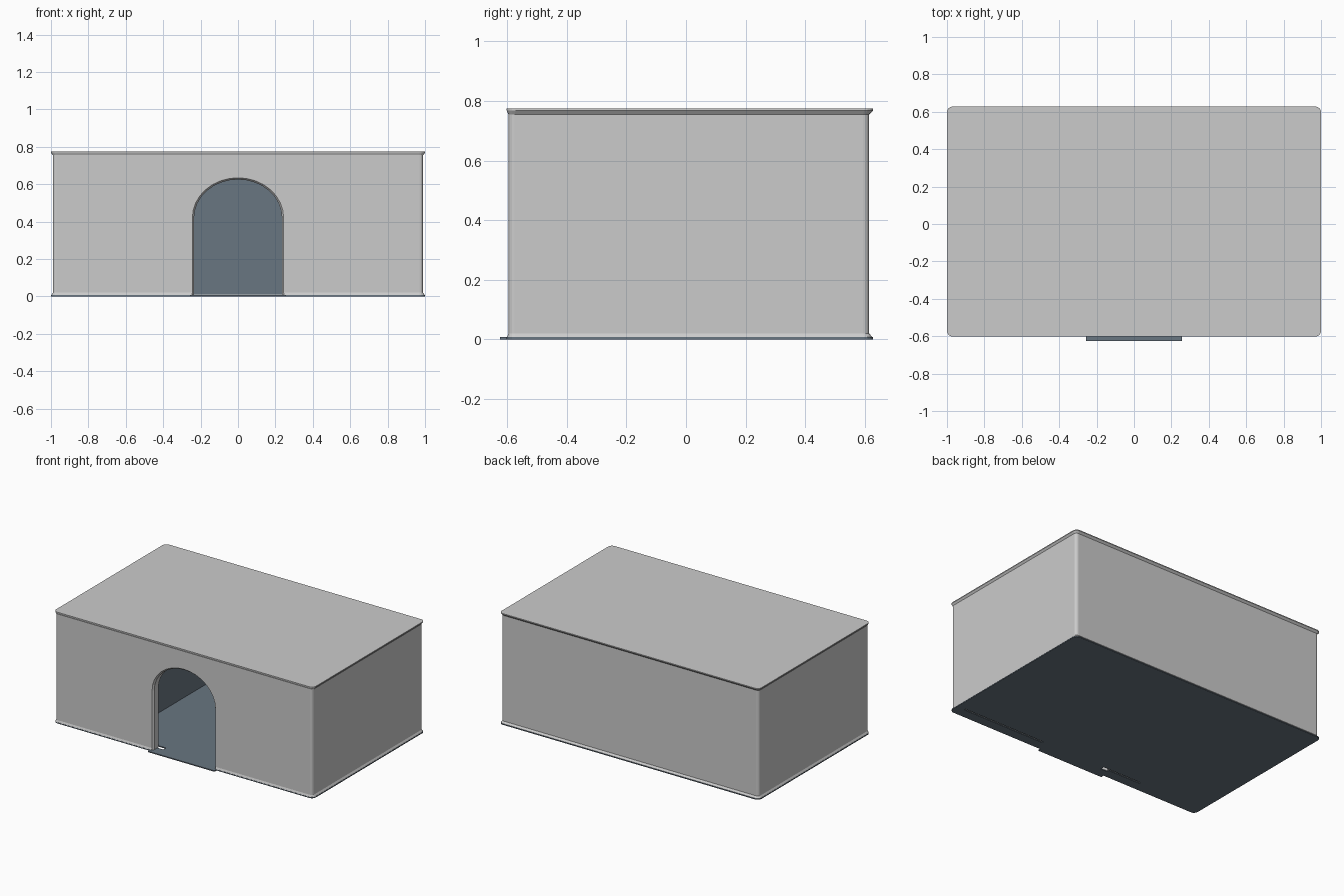
import bpy, bmesh, math

if "Cube" in bpy.data.objects:
    bpy.data.objects.remove(bpy.data.objects["Cube"])


def loft(name, rings):
    """Closed solid from a stack of equal-length point rings."""
    bm = bmesh.new()
    loops = [[bm.verts.new(p) for p in ring] for ring in rings]
    n = len(loops[0])
    for a, b in zip(loops, loops[1:]):
        for i in range(n):
            j = (i + 1) % n
            bm.faces.new((a[i], a[j], b[j], b[i]))
    bm.faces.new(loops[0][::-1])
    bm.faces.new(loops[-1])
    bmesh.ops.recalc_face_normals(bm, faces=bm.faces)
    me = bpy.data.meshes.new(name)
    bm.to_mesh(me)
    bm.free()
    ob = bpy.data.objects.new(name, me)
    bpy.context.collection.objects.link(ob)
    return ob


def rounded(x, y0, y1, r, z, seg=4):
    """Rounded rectangle ring at height z."""
    pts = []
    corners = [(x - r, y1 - r), (-x + r, y1 - r), (-x + r, y0 + r), (x - r, y0 + r)]
    for k, (cx, cy) in enumerate(corners):
        for i in range(seg + 1):
            a = (k + i / seg) * math.pi / 2
            pts.append((cx + r * math.cos(a), cy + r * math.sin(a), z))
    return pts


def arch(y, w, top, spring=0.42, base=-0.1, seg=16):
    """Round-headed doorway ring at depth y."""
    pts = [(-w, y, base), (w, y, base)]
    for i in range(seg + 1):
        a = math.pi * i / seg
        pts.append((w * math.cos(a), y, spring + (top - spring) * math.sin(a)))
    return pts


def box(name, x0, x1, y0, y1, z0, z1):
    ring = lambda z: [(x0, y0, z), (x1, y0, z), (x1, y1, z), (x0, y1, z)]
    return loft(name, [ring(z0), ring(z1)])


def boolean(ob, cutter, operation='DIFFERENCE'):
    mod = ob.modifiers.new("cut", 'BOOLEAN')
    mod.operation, mod.object, mod.solver = operation, cutter, 'EXACT'
    bpy.context.view_layer.objects.active = ob
    bpy.ops.object.modifier_apply(modifier=mod.name)
    bpy.data.objects.remove(cutter)


slate = bpy.data.materials.new("slate")
slate.diffuse_color = (0.14, 0.18, 0.22, 1)
slate.use_nodes = True
slate.node_tree.nodes["Principled BSDF"].inputs["Base Color"].default_value = slate.diffuse_color

# Walls and roof: slightly inset walls flaring out to the roof and foot
edge = (1.0, -0.602, 0.628, 0.03)
wall = (0.99, -0.596, 0.615, 0.02)
walls = loft("walls_and_roof", [
    rounded(*edge, 0.004), rounded(*wall, 0.02), rounded(*wall, 0.755),
    rounded(*edge, 0.768), rounded(*edge, 0.774)])
boolean(walls, box("room_cutter", -0.53, 0.95, -0.54, 0.57, -0.1, 0.74))
boolean(walls, loft("door_cutter", [
    arch(-0.7, 0.245, 0.635), arch(-0.597, 0.245, 0.635),
    arch(-0.585, 0.235, 0.625), arch(-0.5, 0.235, 0.625)]))

# Floor plate with doorstep and narrow gaps behind the front wall
floor = loft("floor", [rounded(*edge, 0.0), rounded(*edge, 0.007)])
boolean(floor, box("doorstep", -0.257, 0.257, -0.625, -0.55, 0.0, 0.007), 'UNION')
for x0, x1, y0 in [(0.3, 0.94, -0.532), (-0.49, -0.24, -0.532), (-0.24, -0.19, -0.55)]:
    boolean(floor, box("gap_cutter", x0, x1, y0, -0.52, -0.1, 0.1))

# Room lining: open-fronted box facing inward
lining = box("room_lining", -0.525, 0.945, -0.515, 0.565, 0.009, 0.735)
bm = bmesh.new()
bm.from_mesh(lining.data)
front = [f for f in bm.faces if f.normal.y < -0.9]
bmesh.ops.delete(bm, geom=front, context='FACES')
bmesh.ops.reverse_faces(bm, faces=bm.faces)
bm.to_mesh(lining.data)
bm.free()

for ob in (floor, lining):
    ob.data.materials.clear()
    ob.data.materials.append(slate)
